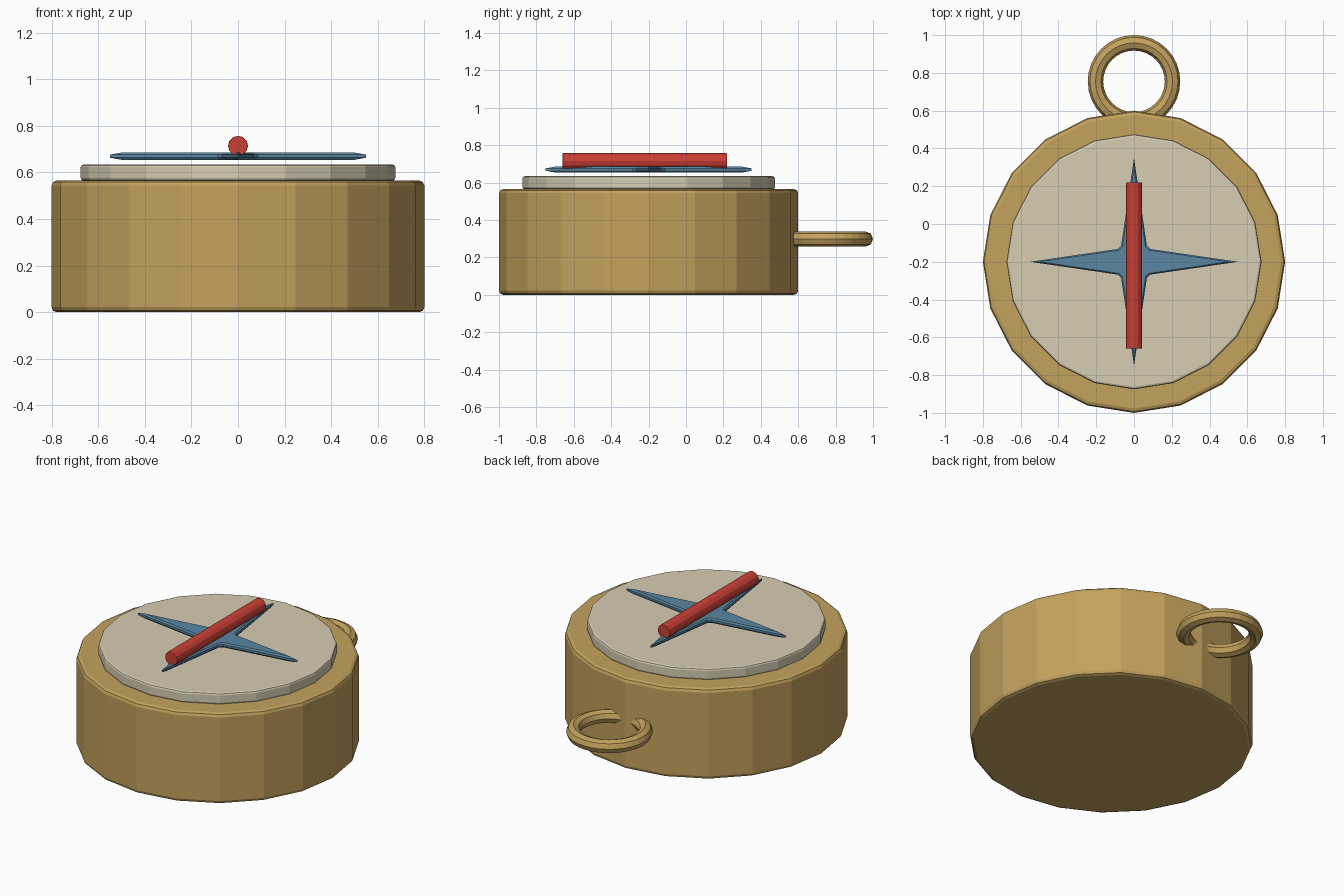
import bpy, bmesh, math
from mathutils import Matrix

if "Cube" in bpy.data.objects:
    bpy.data.objects.remove(bpy.data.objects["Cube"])

CY = -0.2  # y of the case axis


def material(name, rgb):
    m = bpy.data.materials.new(name)
    m.diffuse_color = (*rgb, 1)
    m.use_nodes = True
    m.node_tree.nodes["Principled BSDF"].inputs["Base Color"].default_value = m.diffuse_color
    return m


BRASS = material("brass", (0.55, 0.36, 0.11))
IVORY = material("ivory", (0.68, 0.61, 0.45))
BLUE = material("blue", (0.10, 0.24, 0.36))
RED = material("red", (0.60, 0.05, 0.035))


def finish(name, bm, mat, bevel=0, segments=2):
    bmesh.ops.recalc_face_normals(bm, faces=bm.faces)
    me = bpy.data.meshes.new(name)
    bm.to_mesh(me)
    bm.free()
    me.materials.append(mat)
    ob = bpy.data.objects.new(name, me)
    bpy.context.collection.objects.link(ob)
    if bevel:
        mod = ob.modifiers.new("Bevel", 'BEVEL')
        mod.width, mod.segments = bevel, segments
        mod.limit_method, mod.angle_limit = 'ANGLE', math.radians(40)
    return ob


def cylinder(name, r, length, sides, matrix, mat, bevel=0):
    bm = bmesh.new()
    bmesh.ops.create_cone(bm, cap_ends=True, segments=sides, radius1=r,
                          radius2=r, depth=length, matrix=matrix)
    return finish(name, bm, mat, bevel)


def bridge(bm, a, b):
    for i in range(len(a)):
        j = (i + 1) % len(a)
        bm.faces.new((a[i], a[j], b[j], b[i]))


# Case and dial
cylinder("case", 0.8, 0.565, 20, Matrix.Translation((0, CY, 0.2825)), BRASS, 0.022)
cylinder("dial", 0.675, 0.07, 20, Matrix.Translation((0, CY, 0.599)), IVORY, 0.012)

# Four-pointed star with thin chamfered edges and blunted inner corners
bm = bmesh.new()
loops = []
for z, tip, corner in ((0.654, 0.50, 0.100), (0.663, 0.55, 0.110),
                       (0.676, 0.55, 0.110), (0.685, 0.50, 0.100)):
    loop = []
    for k in range(4):
        for deg, r in ((0, tip), (38, corner), (52, corner)):
            a = math.radians(90 * k + deg)
            loop.append(bm.verts.new((r * math.cos(a), CY + r * math.sin(a), z)))
    loops.append(loop)
for a, b in zip(loops, loops[1:]):
    bridge(bm, a, b)
bm.faces.new(loops[0])
bm.faces.new(loops[-1])
finish("star", bm, BLUE)

# Needle lying along y
cylinder("needle", 0.043, 0.88, 12,
         Matrix.Translation((0, -0.22, 0.714)) @ Matrix.Rotation(math.pi / 2, 4, 'X'),
         RED, 0.004)

# Hanging ring, partly sunk into the case
bm = bmesh.new()
R, r, N = 0.204, 0.041, 32
rings = []
for i in range(N):
    a = 2 * math.pi * i / N
    ring = []
    for j in range(8):
        t = math.pi * j / 4
        d = R + r * math.cos(t)
        ring.append(bm.verts.new((d * math.cos(a), 0.755 + d * math.sin(a),
                                  0.298 + r * math.sin(t))))
    rings.append(ring)
for i in range(N):
    bridge(bm, rings[i], rings[(i + 1) % N])
finish("hanging_ring", bm, BRASS)
